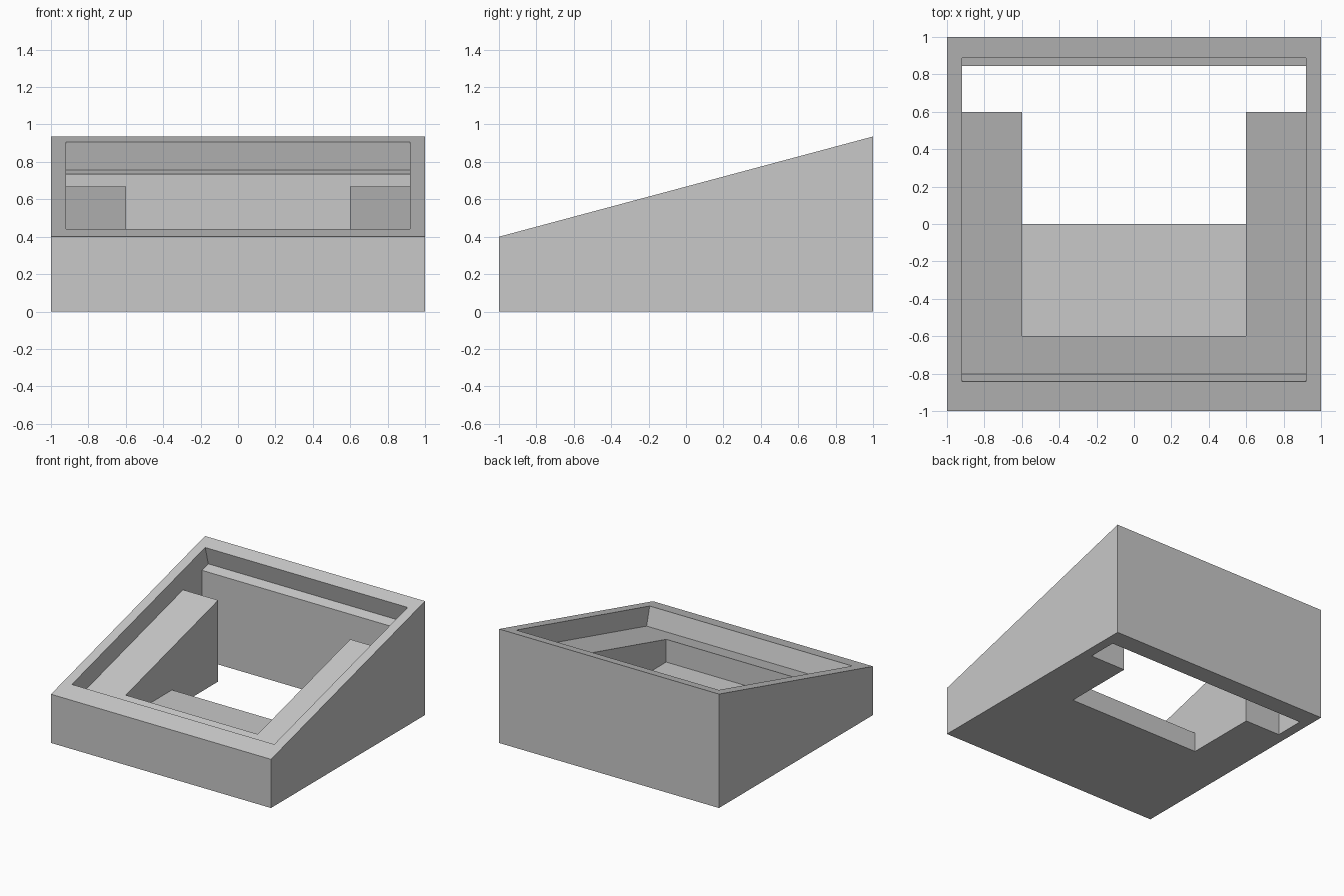
import bpy
import bmesh
import math

if "Cube" in bpy.data.objects:
    bpy.data.objects.remove(bpy.data.objects["Cube"], do_unlink=True)

TILT = math.radians(15)
SLOPE = math.tan(TILT)
DEPTH = 0.155


def top(y):
    """Height of the sloped top at y."""
    return 0.4 + (y + 1) * SLOPE


def inward(y, d):
    """Point at distance d below the slope, measured square to it."""
    return (y + d * math.sin(TILT), top(y) - d * math.cos(TILT))


def floor(y):
    """Height of the recess floor at y."""
    return top(y) - DEPTH / math.cos(TILT)


def prism(name, profile, half_width):
    """Extrude a (y, z) profile symmetrically along x."""
    bm = bmesh.new()
    face = bm.faces.new([bm.verts.new((-half_width, y, z)) for y, z in profile])
    ext = bmesh.ops.extrude_face_region(bm, geom=[face])
    verts = [v for v in ext["geom"] if isinstance(v, bmesh.types.BMVert)]
    bmesh.ops.translate(bm, verts=verts, vec=(2 * half_width, 0, 0))
    bmesh.ops.recalc_face_normals(bm, faces=bm.faces)
    mesh = bpy.data.meshes.new(name)
    bm.to_mesh(mesh)
    bm.free()
    obj = bpy.data.objects.new(name, mesh)
    bpy.context.collection.objects.link(obj)
    return obj


# Grey material
grey = bpy.data.materials.new("light_grey")
grey.use_nodes = True
grey.diffuse_color = (0.58, 0.58, 0.58, 1)
grey.node_tree.nodes["Principled BSDF"].inputs["Base Color"].default_value = grey.diffuse_color

# Solid wedge body
body = prism("wedge_housing", [(-1, 0), (1, 0), (1, top(1)), (-1, top(-1))], 1)
body.data.materials.append(grey)

# Wide recess square to the slope, with the rear slot going straight down
FRONT, BACK = -0.843, 0.888
SLOT_FRONT, SLOT_BACK = 0.6, 0.846
recess = prism("recess_cutter", [
    inward(FRONT, -0.1), inward(FRONT, DEPTH),
    (SLOT_FRONT, floor(SLOT_FRONT)), (SLOT_FRONT, -0.1),
    (SLOT_BACK, -0.1), (SLOT_BACK, floor(SLOT_BACK)),
    inward(BACK, DEPTH), inward(BACK, -0.1)], 0.92)

# Central well with a level shelf at the front, open underneath at the back
well = prism("well_cutter", [
    (-0.6, 0.16), (0, 0.16), (0, -0.2), (0.7, -0.2),
    (0.7, floor(0.7) + 0.05), (-0.6, floor(-0.6) + 0.05)], 0.6)

# Carve both openings from the body
bpy.context.view_layer.objects.active = body
for cutter in (recess, well):
    cutter.hide_render = True
    mod = body.modifiers.new(cutter.name, "BOOLEAN")
    mod.operation = "DIFFERENCE"
    mod.solver = "EXACT"
    mod.object = cutter
    bpy.ops.object.modifier_apply(modifier=mod.name)
    bpy.data.objects.remove(cutter, do_unlink=True)
